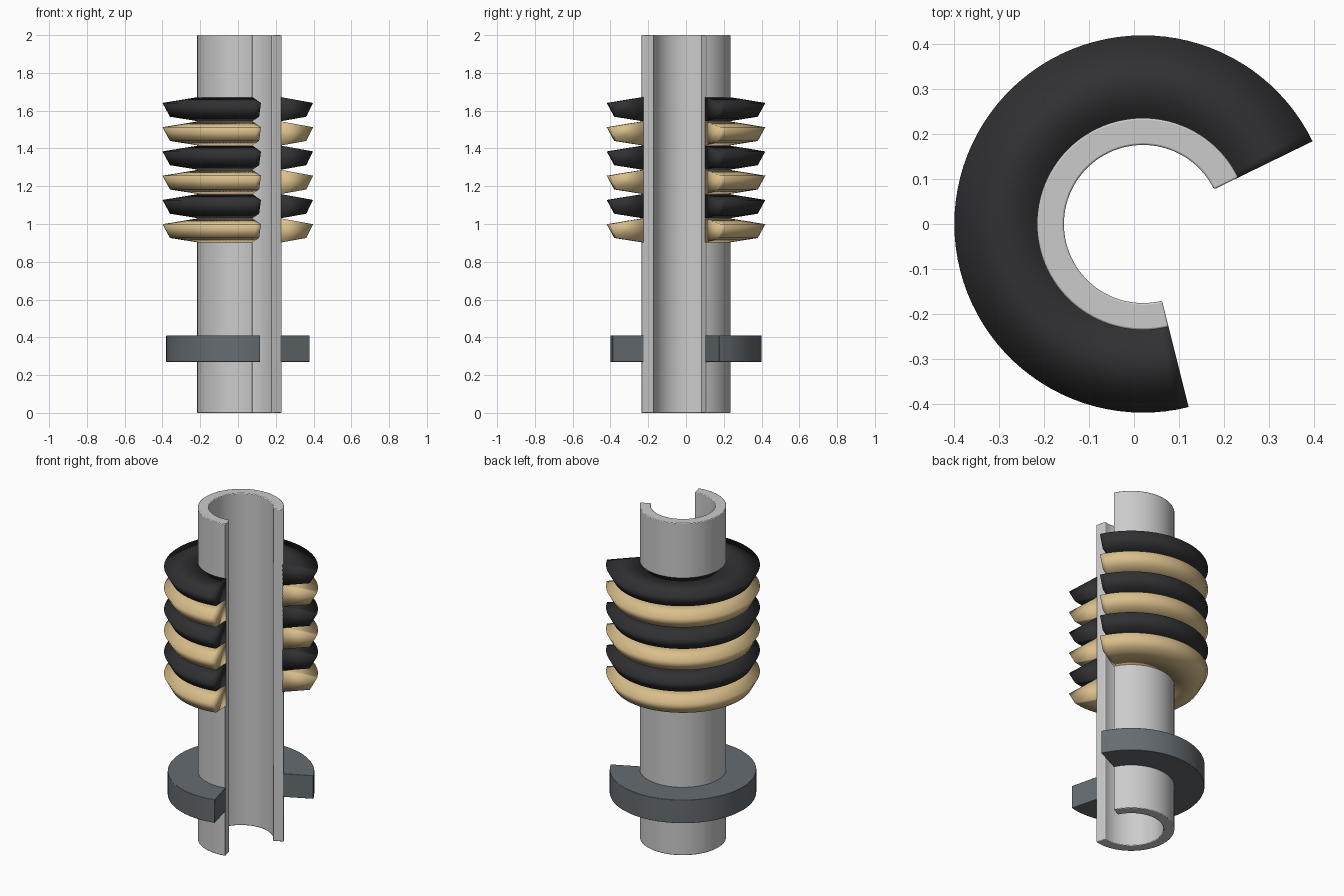
import bpy, bmesh, math

if "Cube" in bpy.data.objects:
    bpy.data.objects.remove(bpy.data.objects["Cube"])

CX = 0.02                                   # axis of the cutaway parts
START, END = math.radians(26), math.radians(284)
STEPS = 72


def material(name, rgb):
    m = bpy.data.materials.new(name)
    m.diffuse_color = (*rgb, 1)
    m.use_nodes = True
    m.node_tree.nodes["Principled BSDF"].inputs["Base Color"].default_value = m.diffuse_color
    return m


def partial_lathe(name, profile, mat=None, bevel=0, smooth_angle=30):
    """Sweep a closed (radius, height) profile around the axis, with end caps."""
    bm = bmesh.new()
    rings = []
    for i in range(STEPS + 1):
        a = START + (END - START) * i / STEPS
        rings.append([bm.verts.new((CX + r * math.cos(a), r * math.sin(a), z))
                      for r, z in profile])
    n = len(profile)
    for a, b in zip(rings, rings[1:]):
        for j in range(n):
            k = (j + 1) % n
            bm.faces.new((a[j], a[k], b[k], b[j]))
    bm.faces.new(rings[0])
    bm.faces.new(rings[-1][::-1])
    bmesh.ops.recalc_face_normals(bm, faces=bm.faces)
    mesh = bpy.data.meshes.new(name)
    bm.to_mesh(mesh)
    bm.free()
    obj = bpy.data.objects.new(name, mesh)
    bpy.context.collection.objects.link(obj)
    if mat:
        mesh.materials.append(mat)
    if bevel:
        mod = obj.modifiers.new("edge_bevel", 'BEVEL')
        mod.width, mod.segments = bevel, 2
        mod.limit_method = 'ANGLE'
    bpy.ops.object.select_all(action='DESELECT')
    obj.select_set(True)
    bpy.context.view_layer.objects.active = obj
    if smooth_angle is None:
        bpy.ops.object.shade_smooth()
    else:
        bpy.ops.object.shade_smooth_by_angle(angle=math.radians(smooth_angle))
    return obj


steel = material("dark_steel", (0.13, 0.15, 0.165))
black = material("black", (0.03, 0.03, 0.033))
tan = material("tan", (0.70, 0.52, 0.26))

# Open tube, full height
partial_lathe("tube", [(0.176, 0), (0.236, 0), (0.236, 2), (0.176, 2)], bevel=0.004)

# Collar near the bottom
partial_lathe("collar", [(0.225, 0.27), (0.40, 0.27), (0.40, 0.41), (0.225, 0.41)],
              steel, bevel=0.002)

# Stack of six alternating flared rings
for i in range(6):
    z = 0.902 + 0.1284 * i
    partial_lathe(f"ring_{i + 1}",
                  [(0.23, z), (0.38, z + 0.024), (0.42, z + 0.097), (0.23, z + 0.128)],
                  black if i % 2 else tan, smooth_angle=None)
